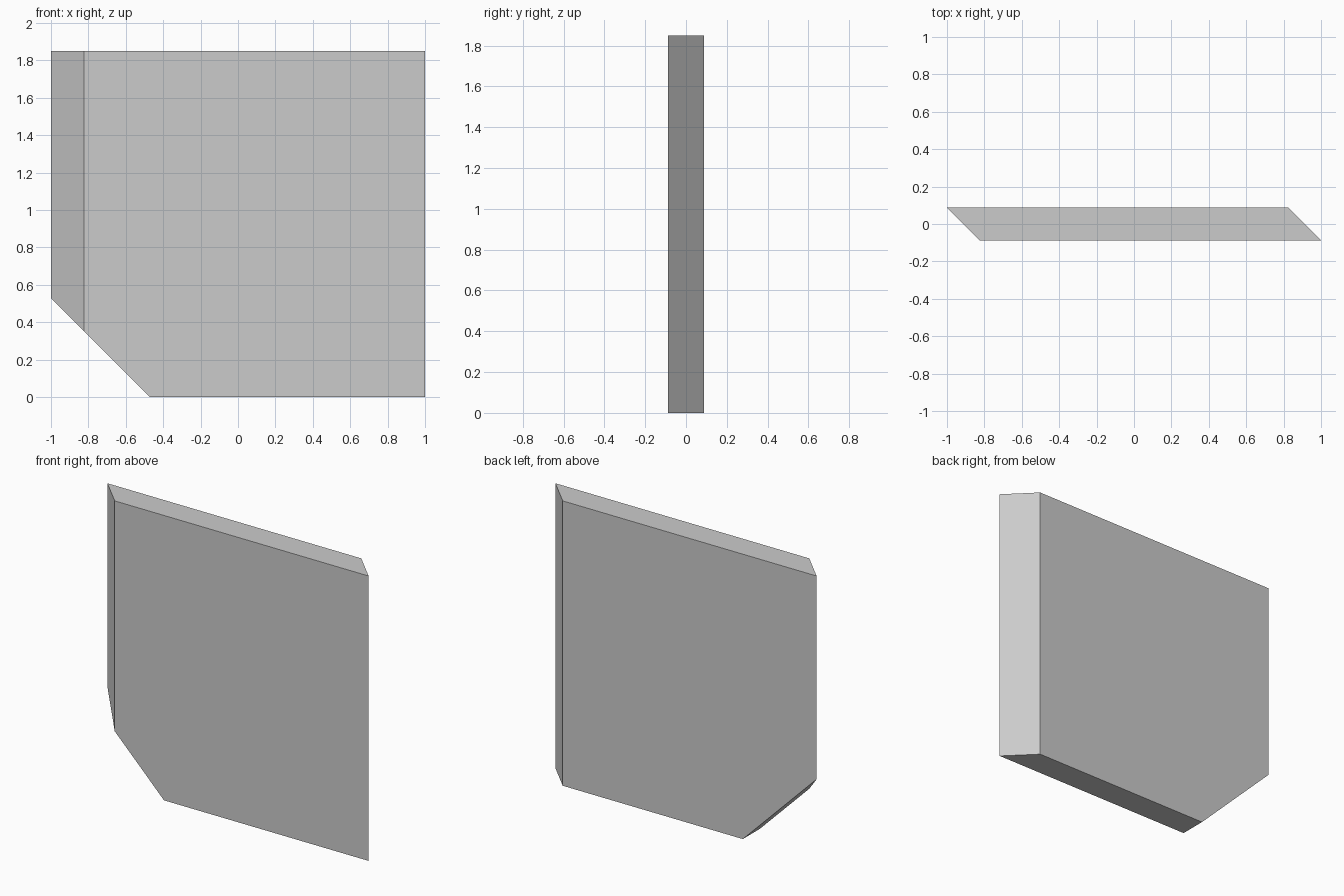
import bpy, bmesh

if "Cube" in bpy.data.objects:
    bpy.data.objects.remove(bpy.data.objects["Cube"])

HALF_LENGTH, HALF_DEPTH, HEIGHT = 1.0, 0.088, 1.85
MITRE = 2 * HALF_DEPTH      # 45 degree slanted ends
CUT = 0.53                  # size of the clipped lower corner

bm = bmesh.new()

# Parallelogram footprint, raised to full height
outline = [(-HALF_LENGTH + MITRE, -HALF_DEPTH), (HALF_LENGTH, -HALF_DEPTH),
           (HALF_LENGTH - MITRE, HALF_DEPTH), (-HALF_LENGTH, HALF_DEPTH)]
base = bm.faces.new([bm.verts.new((x, y, 0)) for x, y in outline])
raised = bmesh.ops.extrude_face_region(bm, geom=[base])["geom"]
bmesh.ops.translate(bm, vec=(0, 0, HEIGHT),
                    verts=[g for g in raised if isinstance(g, bmesh.types.BMVert)])

# Slice off the lower left corner at 45 degrees and close the opening
bmesh.ops.bisect_plane(bm, geom=bm.verts[:] + bm.edges[:] + bm.faces[:],
                       plane_co=(-HALF_LENGTH, 0, CUT), plane_no=(-1, 0, -1),
                       clear_outer=True)
bmesh.ops.holes_fill(bm, edges=[e for e in bm.edges if e.is_boundary])
bmesh.ops.recalc_face_normals(bm, faces=bm.faces)

mesh = bpy.data.meshes.new("mitred_panel")
bm.to_mesh(mesh)
bm.free()
bpy.context.collection.objects.link(bpy.data.objects.new("mitred_panel", mesh))
